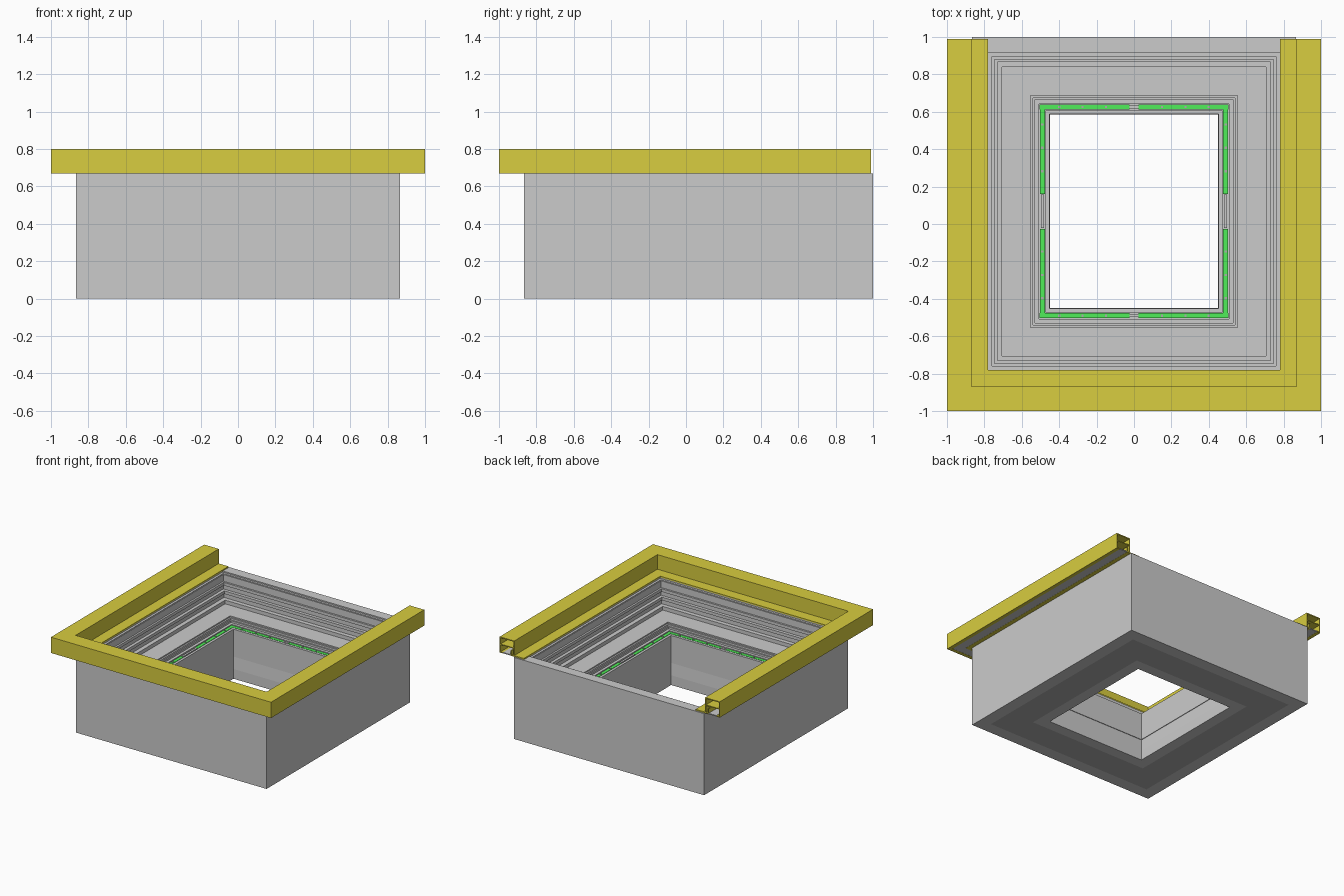
import bpy, bmesh

if "Cube" in bpy.data.objects:
    bpy.data.objects.remove(bpy.data.objects["Cube"])

CY = 0.0675      # centre of the rectangular body in y
EXTRA = 0.135    # how much further the back side lies than the front


def material(name, rgb):
    m = bpy.data.materials.new(name)
    m.diffuse_color = (*rgb, 1)
    m.use_nodes = True
    m.node_tree.nodes["Principled BSDF"].inputs["Base Color"].default_value = m.diffuse_color
    return m


GOLD = material("ochre_trim", (0.69, 0.61, 0.05))
GREEN = material("green_seal", (0.08, 0.85, 0.10))
LIGHT = material("light_grey", (0.69, 0.69, 0.69))
DARK = material("dark_grey", (0.42, 0.42, 0.42))


def finish(name, bm, mat):
    bmesh.ops.recalc_face_normals(bm, faces=bm.faces)
    me = bpy.data.meshes.new(name)
    bm.to_mesh(me)
    bm.free()
    ob = bpy.data.objects.new(name, me)
    bpy.context.collection.objects.link(ob)
    if mat:
        me.materials.append(mat)
    return ob


def sweep(name, profile, mat=None, open_end=None):
    """Sweep a closed (half width, z) profile around a mitred rectangle,
    or around a U that stops at y = open_end."""
    bm = bmesh.new()
    sections = []
    for sx, back in ((-1, True), (-1, False), (1, False), (1, True)):
        row = []
        for d, z in profile:
            y = -d
            if back:
                y = d + EXTRA if open_end is None else open_end
            row.append(bm.verts.new((sx * d, y, z)))
        sections.append(row)
    n = len(profile)
    for i in range(4 if open_end is None else 3):
        a, b = sections[i], sections[(i + 1) % 4]
        for k in range(n):
            j = (k + 1) % n
            bm.faces.new((a[k], a[j], b[j], b[k]))
    if open_end is not None:
        bm.faces.new(sections[0])
        bm.faces.new(sections[3])
    return finish(name, bm, mat)


def band(name, d0, d1, z0, z1, mat=None, open_end=None):
    return sweep(name, [(d0, z0), (d1, z0), (d1, z1), (d0, z1)], mat, open_end)


def boxes(name, items, mat=None):
    """Join several (centre, size) boxes into one part."""
    bm = bmesh.new()
    for c, s in items:
        for v in bmesh.ops.create_cube(bm, size=1)["verts"]:
            v.co = [c[i] + v.co[i] * s[i] for i in range(3)]
    return finish(name, bm, mat)


# Outer casing with pale top edge
band("outer_casing", 0.765, 0.865, 0, 0.66)
band("casing_top_edge", 0.783, 0.865, 0.66, 0.67, LIGHT)

# Stepped inner frame: grooved upper wall, ledge, and seal channel
sweep("stepped_frame", [
    (0.765, 0.012), (0.765, 0.655), (0.76, 0.655), (0.76, 0.60), (0.745, 0.60),
    (0.745, 0.575), (0.755, 0.575), (0.755, 0.54), (0.73, 0.54), (0.73, 0.515),
    (0.74, 0.515), (0.74, 0.48), (0.705, 0.48), (0.705, 0.45), (0.553, 0.45),
    (0.553, 0.44), (0.54, 0.44), (0.54, 0.425), (0.53, 0.425), (0.53, 0.41),
    (0.507, 0.41), (0.507, 0.385), (0.473, 0.385), (0.473, 0.405), (0.453, 0.405),
    (0.453, 0.18), (0.54, 0.18), (0.54, 0.012)])

# Underside panel and opening liner with a pale chamfer
band("underside_panel", 0.54, 0.765, 0, 0.012, DARK)
band("opening_liner", 0.45, 0.54, 0, 0.08)
sweep("opening_chamfer", [(0.45, 0.08), (0.54, 0.08), (0.54, 0.18), (0.458, 0.18)], LIGHT)

# Green seal strips, broken at the middle of every side
SZ, D = 0.395, 0.49
strips, screws, latches = [], [], []
for s in (-1, 1):
    y_side = CY + s * (D + EXTRA / 2)
    for t in (-1, 1):
        strips.append(((t * 0.265, y_side, SZ), (0.48, 0.026, 0.02)))
        strips.append(((s * D, CY + t * 0.325, SZ), (0.026, 0.464, 0.02)))
        for p in (0.15, 0.275, 0.40):
            screws.append(((t * p, y_side, SZ + 0.011), (0.012, 0.012, 0.006)))
        for p in (0.215, 0.34, 0.465):
            screws.append(((s * D, CY + t * p, SZ + 0.011), (0.012, 0.012, 0.006)))
    latches.append(((0, y_side, SZ), (0.048, 0.016, 0.022)))
    latches.append(((s * D, CY, SZ), (0.016, 0.18, 0.022)))
boxes("seal_strips", strips, GREEN)
boxes("seal_screws", screws, DARK)
boxes("seal_latches", latches)

# Ochre U-shaped trim: thin hollow channel with an inward flange
END = 0.99
sweep("trim_channel", [
    (0.97, 0.67), (1.0, 0.67), (1.0, 0.80), (0.868, 0.80), (0.868, 0.68),
    (0.78, 0.68), (0.78, 0.67), (0.90, 0.67), (0.90, 0.715), (0.892, 0.715),
    (0.892, 0.678), (0.876, 0.678), (0.876, 0.792), (0.992, 0.792),
    (0.992, 0.678), (0.97, 0.678)], GOLD, END)
band("trim_web", 0.876, 0.992, 0.735, 0.742, GOLD, END)
band("trim_underside_strip", 0.90, 0.97, 0.671, 0.679, None, END)
